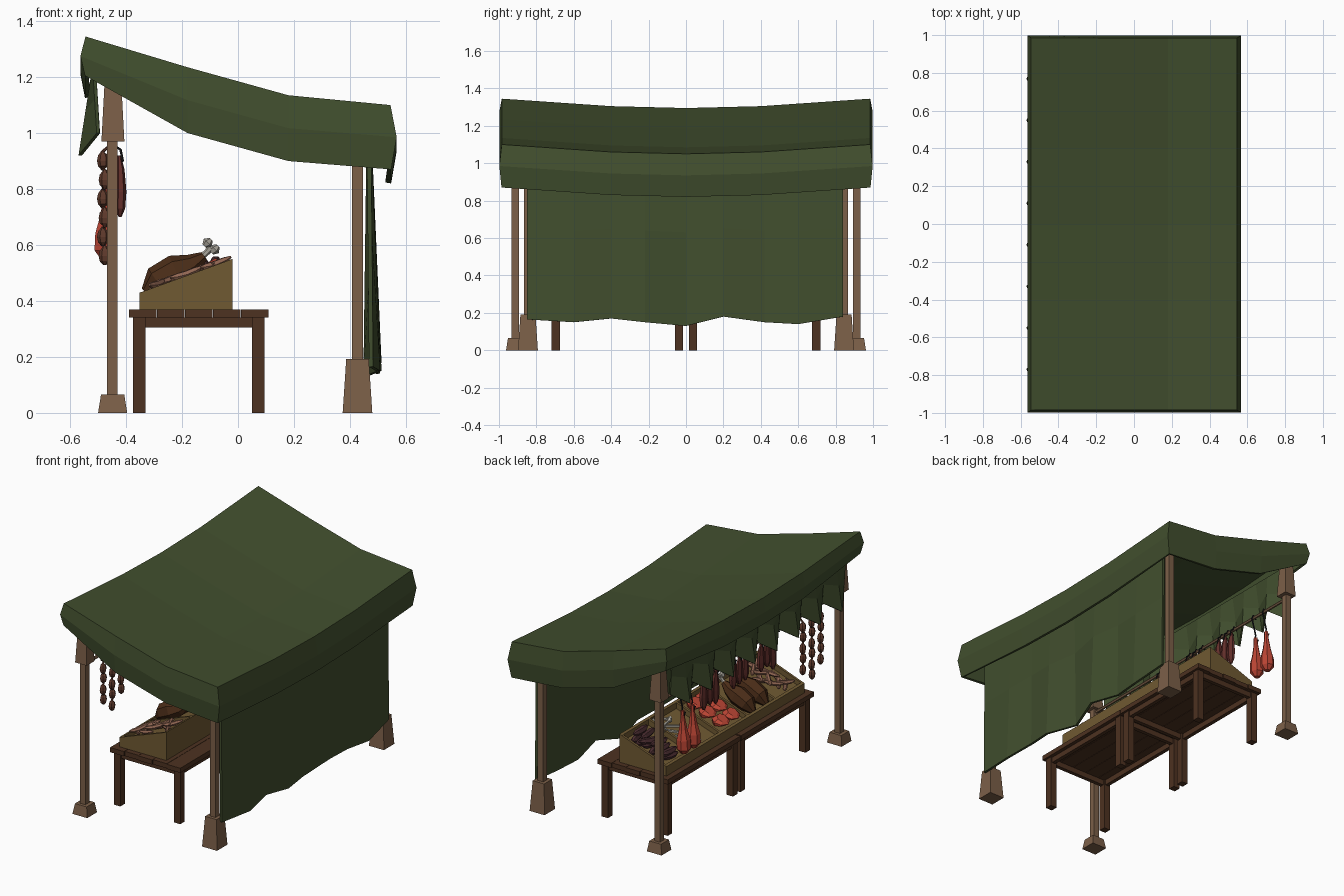
import bpy, bmesh, math, random
from mathutils import Vector

if "Cube" in bpy.data.objects:
    bpy.data.objects.remove(bpy.data.objects["Cube"])

random.seed(4)


def mat(name, r, g, b):
    m = bpy.data.materials.new(name)
    m.diffuse_color = (r, g, b, 1)
    m.use_nodes = True
    m.node_tree.nodes["Principled BSDF"].inputs["Base Color"].default_value = m.diffuse_color
    return m


CLOTH = mat("green_cloth", .053, .077, .027)
POST = mat("post_wood", .20, .115, .065)
TABLE = mat("table_wood", .075, .032, .015)
CRATE = mat("crate_wood", .16, .10, .032)
RED = mat("raw_meat", .50, .06, .035)
DARK = mat("dried_meat", .13, .03, .025)
ROAST = mat("roast_meat", .07, .026, .009)
BONE = mat("bone", .40, .38, .33)
LINK = mat("sausage", .115, .042, .025)
PURPLE = mat("dark_sausage", .07, .026, .03)
PINK = mat("pale_sausage", .30, .14, .09)
IRON = mat("iron", .012, .012, .014)


def finish(name, bm, material):
    bmesh.ops.recalc_face_normals(bm, faces=bm.faces)
    me = bpy.data.meshes.new(name)
    bm.to_mesh(me)
    bm.free()
    me.materials.append(material)
    ob = bpy.data.objects.new(name, me)
    bpy.context.collection.objects.link(ob)
    return ob


def box(name, x, y, z, material, top=1.0):
    """Box from (min, max) ranges; top scales the upper face."""
    bm = bmesh.new()
    bmesh.ops.create_cube(bm, size=1)
    for v in bm.verts:
        k = top if v.co.z > 0 else 1
        v.co = (sum(x) / 2 + v.co.x * k * (x[1] - x[0]),
                sum(y) / 2 + v.co.y * k * (y[1] - y[0]),
                z[0] + (v.co.z + .5) * (z[1] - z[0]))
    return finish(name, bm, material)


def prism(name, profile, y0, y1, material):
    """Extrude an x-z profile along y."""
    bm = bmesh.new()
    f = bm.faces.new([bm.verts.new((x, y0, z)) for x, z in profile])
    ext = bmesh.ops.extrude_face_region(bm, geom=[f])["geom"]
    bmesh.ops.translate(bm, vec=(0, y1 - y0, 0),
                        verts=[e for e in ext if isinstance(e, bmesh.types.BMVert)])
    return finish(name, bm, material)


def tube(name, pts, radii, material, sides=6, ref=(0, 1, 0), flat=1.0):
    """Faceted tube along pts with a radius at each point."""
    pts = [Vector(p) for p in pts]
    bm, rings = bmesh.new(), []
    for i, p in enumerate(pts):
        t = (pts[min(i + 1, len(pts) - 1)] - pts[max(i - 1, 0)]).normalized()
        a = t.cross(Vector(ref)).normalized()
        b = t.cross(a)
        rings.append([bm.verts.new(p + radii[i] * (a * math.cos(w) * flat + b * math.sin(w)))
                      for w in (2 * math.pi * k / sides for k in range(sides))])
    for r, s in zip(rings, rings[1:]):
        for k in range(sides):
            bm.faces.new((r[k], r[(k + 1) % sides], s[(k + 1) % sides], s[k]))
    bm.faces.new(rings[0])
    bm.faces.new(rings[-1])
    return finish(name, bm, material)


def sheets(name, grids, material, thick):
    """Weld one or more point grids into a cloth with thickness."""
    bm = bmesh.new()
    for g in grids:
        vs = [[bm.verts.new(p) for p in row] for row in g]
        for r, s in zip(vs, vs[1:]):
            for k in range(len(r) - 1):
                bm.faces.new((r[k], r[k + 1], s[k + 1], s[k]))
    bmesh.ops.remove_doubles(bm, verts=bm.verts, dist=1e-4)
    ob = finish(name, bm, material)
    mod = ob.modifiers.new("thickness", "SOLIDIFY")
    mod.thickness, mod.offset = thick, -1
    return ob


# canopy: sagging roof with a skirt all round
xs, zs, drop = [-.545, -.18, .18, .545], [1.345, 1.235, 1.135, 1.10], [.14, .235, .235, .23]
ys, sag = [-.985, -.4, 0, .4, .985], [0, .04, .05, .04, 0]
roof = [[(xs[i], ys[j], zs[i] - sag[j]) for j in range(5)] for i in range(4)]
ring = [(i, 0) for i in range(4)] + [(3, j) for j in range(1, 5)] \
    + [(i, 4) for i in (2, 1, 0)] + [(0, j) for j in (3, 2, 1, 0)]
upper = [roof[i][j] for i, j in ring]


def skirt(k):
    rows = []
    for i, j in ring:
        x, y, z = roof[i][j]
        ox = {0: -.018, 3: .022}.get(i, 0)
        oy = {0: -.013, 4: .013}.get(j, 0)
        d = drop[i] + (.03 if i == 0 and 0 < j < 4 else 0)
        bulge = 1 if k == .5 else .1
        rows.append((x + ox * bulge, y + oy * bulge, z - d * k))
    return rows


sheets("canopy", [roof, [upper, skirt(.5), skirt(1)]], CLOTH, .02)

# back curtain with pleats
cy = [-.85, -.6, -.4, -.22, 0, .2, .42, .6, .84]
hem = [.165, .15, .17, .15, .13, .18, .15, .14, .18]
fold = [.0, .025, .0, .03, -.02, .03, .0, .025, .0]
sheets("back_curtain", [[[(.475 + f * k + .008 * k, y, z + (1.04 - z) * (1 - k))
                         for y, z, f in zip(cy, hem, fold)] for k in (0, .45, 1)]], CLOTH, .015)

# front valance with scalloped hem
vals = []
for k in (0, .5, 1):
    row = []
    for n in range(17):
        out = n % 2
        low = .92 if out else 1.0
        row.append((-.52 - (.05 if out else -.015) * k, -.88 + .11 * n, 1.24 - (1.24 - low) * k))
    vals.append(row)
sheets("front_valance", [vals], CLOTH, .012)

# posts
for s in (-1, 1):
    y = .912 * s
    box("front_post", (-.468, -.43), (y - .02, y + .02), (.05, 1.1), POST)
    box("front_post_base", (-.50, -.396), (y - .05, y + .05), (0, .065), POST, .8)
    box("front_post_cap", (-.488, -.406), (y - .04, y + .04), (.97, 1.28), POST, .6)
    y = .845 * s
    box("back_post", (.407, .446), (y - .02, y + .02), (.15, 1.08), POST)
    box("back_post_base", (.374, .48), (y - .053, y + .053), (0, .192), POST, .76)

# two plank tables
for s in (-1, 1):
    def span(a, b):
        return (min(a * s, b * s), max(a * s, b * s))
    for n in range(5):
        x = -.39 + .1 * n
        box("table_plank", (x + .001, x + .099), span(.004, .74 - .006 * (n % 2)), (.34, .37), TABLE)
    for x in (-.375, .05):
        for y in (.015, .675):
            box("table_leg", (x, x + .045), span(y, y + .045), (0, .34), TABLE)
        box("table_side_rail", (x + .01, x + .035), span(.02, .715), (.305, .34), TABLE)
    for y in (.025, .685):
        box("table_end_rail", (-.36, .08), span(y, y + .025), (.305, .34), TABLE)

# sloped display crate with five bins
prism("crate_body", [(-.345, .37), (-.025, .37), (-.025, .51), (-.345, .40)], -.695, .695, CRATE)
for n in range(6):
    y = -.7 + .28 * n - (.007 if 0 < n < 5 else 0 if n == 0 else .015)
    prism("crate_divider", [(-.35, .37), (-.02, .37), (-.02, .55), (-.35, .43)], y, y + .015, CRATE)
prism("crate_front_lip", [(-.352, .37), (-.335, .37), (-.335, .435), (-.352, .43)], -.698, .698, CRATE)
prism("crate_back_lip", [(-.035, .37), (-.019, .37), (-.019, .55), (-.035, .545)], -.698, .698, CRATE)


def slope(x):
    return .40 + (x + .345) * .344


# food in the bins, from the -y end to the +y end
def sausage(name, x, y, ang, lift, material, r=.02, half=.06):
    c, s = math.cos(ang) * half, math.sin(ang) * half
    pts = [(x + c * t, y + s * t, slope(x + c * t) + lift + .008 * t * t) for t in (-1, -.6, 0, .6, 1)]
    tube(name, pts, [r * .3, r * .9, r, r * .9, r * .3], material, 6, (0, 0, 1))


for n in range(14):
    sausage("pale_sausage", -.29 + .035 * (n % 7), -.56 + random.uniform(-.06, .06),
            random.uniform(-1.3, 1.3), .02 + .02 * (n // 7), PINK, .014)
for n in range(12):
    sausage("dark_sausage", -.29 + .042 * (n % 6), .59 + random.uniform(-.03, .03),
            1.57 + random.uniform(-.35, .35), .022 + .025 * (n // 6), PURPLE, .022, .07)
for y in (-.34, -.21):
    pts = [(-.33, y, .43), (-.29, y, .47), (-.22, y, .505), (-.16, y, .53), (-.12, y, .56)]
    tube("roast_leg", pts, [.02, .055, .062, .04, .018], ROAST, 7)
    tube("roast_bone", [(-.15, y, .54), (-.11, y, .575), (-.098, y, .59)], [.012, .011, .014], BONE, 6)
    for dx, dz in ((-.01, .015), (.015, -.008)):
        x, z = -.098 + dx, .593 + dz
        tube("bone_knuckle", [(x - .012, y, z - .012), (x, y, z), (x + .012, y, z + .012)],
             [.01, .02, .008], BONE, 6)
for n in range(6):
    x, y = -.28 + .09 * (n % 3), -.06 + .11 * (n // 3) + random.uniform(-.01, .01)
    z = slope(x) + .015
    tube("raw_steak", [(x, y, z), (x + .002, y, z + .02), (x - .008, y, z + .038)],
         [.05, .055, .035], RED, 7)
for n in range(7):
    x, y = -.29 + .036 * n, .36 + random.uniform(-.02, .02)
    a = random.uniform(.6, 2.4)
    c, s = math.cos(a) * .06, math.sin(a) * .06
    z = slope(x) + .03
    tube("loose_bone", [(x + c * t, y + s * t, z + c * t * .344) for t in (-1, -.75, .75, 1)],
         [.018, .009, .009, .018], BONE, 5, (0, 0, 1))

# hanging rod and hooks
tube("hanging_rod", [(-.449, -.91, .955), (-.449, .91, .955)], [.01, .01], POST, 6, (0, 0, 1))


def hook(x, y, z):
    pts = [(-.465, y, .95), (-.46, y, .97), (-.445, y, .972), (-.435, y, .95),
           (x, y, z + .04), (x + .008, y, z), (x - .012, y, z - .008), (x - .02, y, z + .015)]
    tube("meat_hook", pts, [.005] * 8, IRON, 5)


# hanging raw hams
for y in (.60, .70):
    hook(-.465, y, .80)
    tube("hanging_ham", [(-.465, y, .82), (-.467, y, .775), (-.47, y, .70), (-.472, y, .64),
                         (-.475, y, .58), (-.475, y, .55)],
         [.012, .014, .026, .042, .042, .018], RED, 7)

# hanging dried cuts
for y in (.42, .36, .30, .12, .06, 0, -.16, -.22, -.28):
    low = .70 + random.uniform(0, .04)
    hook(-.42, y, .90)
    tube("dried_cut", [(-.425, y, .92), (-.42, y, .87), (-.418, y, .79), (-.42, y, low + .03), (-.422, y, low)],
         [.01, .024, .032, .028, .01], DARK, 6, flat=.6)

# sausage chains
for y, links in ((-.50, 5), (-.59, 6), (-.68, 5)):
    pts, rad = [(-.452, y, .96)], [.004]
    for n in range(links):
        z0 = .935 - .068 * n
        for t, r in ((0, .006), (.22, .018), (.5, .022), (.78, .018), (.97, .006)):
            pts.append((-.482 + .006 * (n % 2), y + .006 * (-1) ** n, z0 - .068 * t))
            rad.append(r)
    tube("sausage_chain", pts, rad, LINK, 6)
